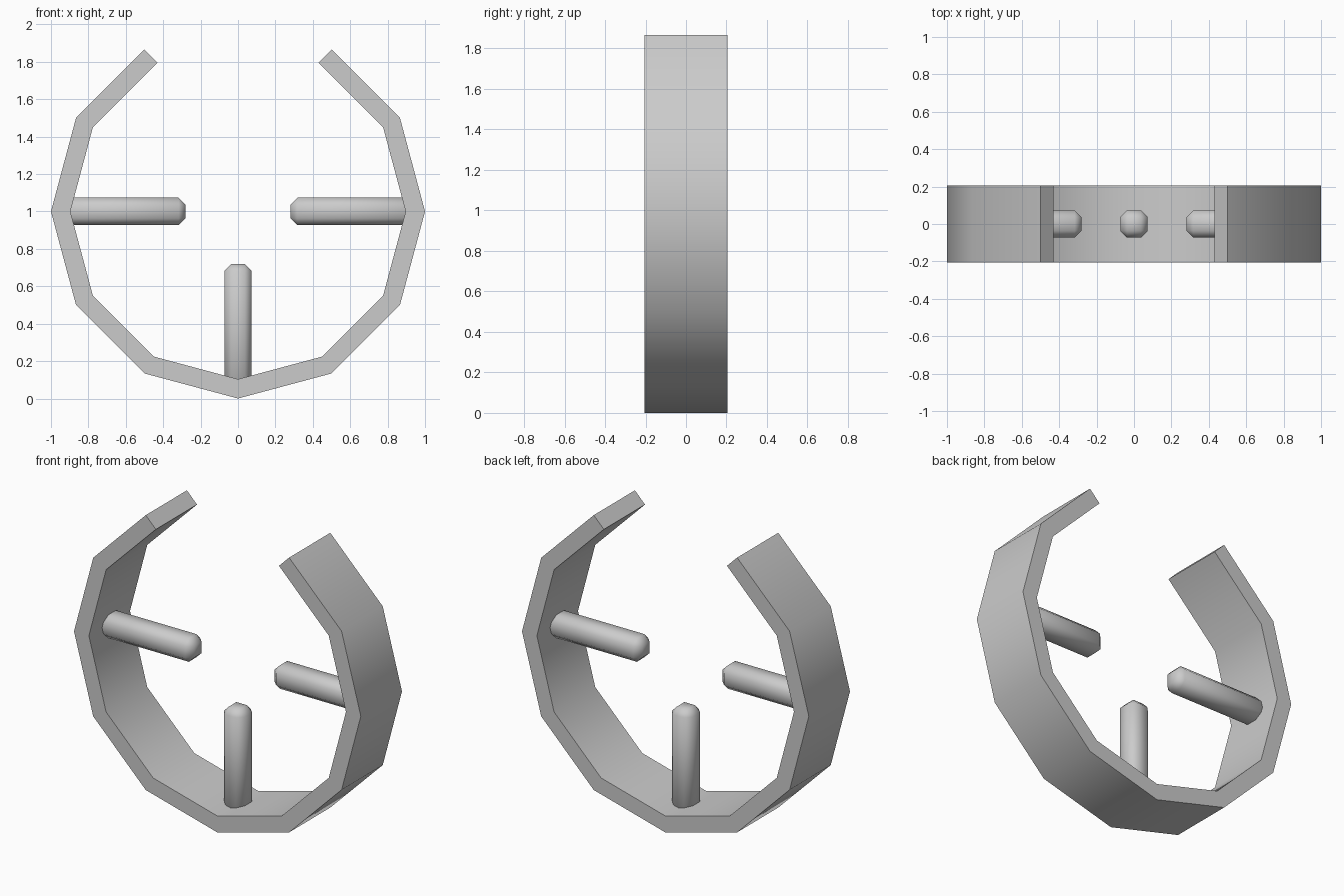
import bpy, bmesh
from math import cos, sin, radians, pi
from mathutils import Matrix

if "Cube" in bpy.data.objects:
    bpy.data.objects.remove(bpy.data.objects["Cube"])

CENTRE_Z, RADIUS, THICK, HALF_W = 1.0, 1.0, 0.1, 0.205


def finish(bm, name):
    bmesh.ops.recalc_face_normals(bm, faces=bm.faces)
    mesh = bpy.data.meshes.new(name)
    bm.to_mesh(mesh)
    bm.free()
    obj = bpy.data.objects.new(name, mesh)
    bpy.context.collection.objects.link(obj)
    return obj


def smooth(obj, angle):
    bpy.ops.object.select_all(action='DESELECT')
    obj.select_set(True)
    bpy.context.view_layer.objects.active = obj
    bpy.ops.object.shade_smooth_by_angle(angle=radians(angle))


# Open twelve-sided band, constant wall thickness, square-cut ends at the top
bm = bmesh.new()
sections = []
for i in range(11):
    a = radians(120 + 30 * i)
    x, z = RADIUS * cos(a), CENTRE_Z + RADIUS * sin(a)
    if i in (0, 10):
        d = radians(135 if i == 0 else 45)
        t = THICK
    else:
        d, t = a, THICK / cos(pi / 12)
    xi, zi = x - t * cos(d), z - t * sin(d)
    sections.append([bm.verts.new(p) for p in (
        (x, -HALF_W, z), (x, HALF_W, z), (xi, HALF_W, zi), (xi, -HALF_W, zi))])
for s, n in zip(sections, sections[1:]):
    for k in range(4):
        m = (k + 1) % 4
        bm.faces.new((s[k], s[m], n[m], n[k]))
bm.faces.new(sections[0])
bm.faces.new(sections[-1])
smooth(finish(bm, "open_band"), 40)


# Chamfered square pins pointing inward, rooted in the band wall
def pin(name, turn):
    tip, root, half = 0.28, 0.95, 0.0735
    bm = bmesh.new()
    bmesh.ops.create_cube(bm, size=1)
    bmesh.ops.scale(bm, vec=(2 * half, 2 * half, root - tip), verts=bm.verts)
    bmesh.ops.bevel(bm, geom=bm.edges[:], offset=0.037, offset_type='OFFSET',
                    segments=1, affect='EDGES')
    bmesh.ops.translate(bm, vec=(0, 0, -(root + tip) / 2), verts=bm.verts)
    bmesh.ops.transform(bm, verts=bm.verts, matrix=Matrix.Translation(
        (0, 0, CENTRE_Z)) @ Matrix.Rotation(radians(turn), 4, 'Y'))
    smooth(finish(bm, name), 180)


for name, turn in (("bottom_pin", 0), ("left_pin", 90), ("right_pin", -90)):
    pin(name, turn)
